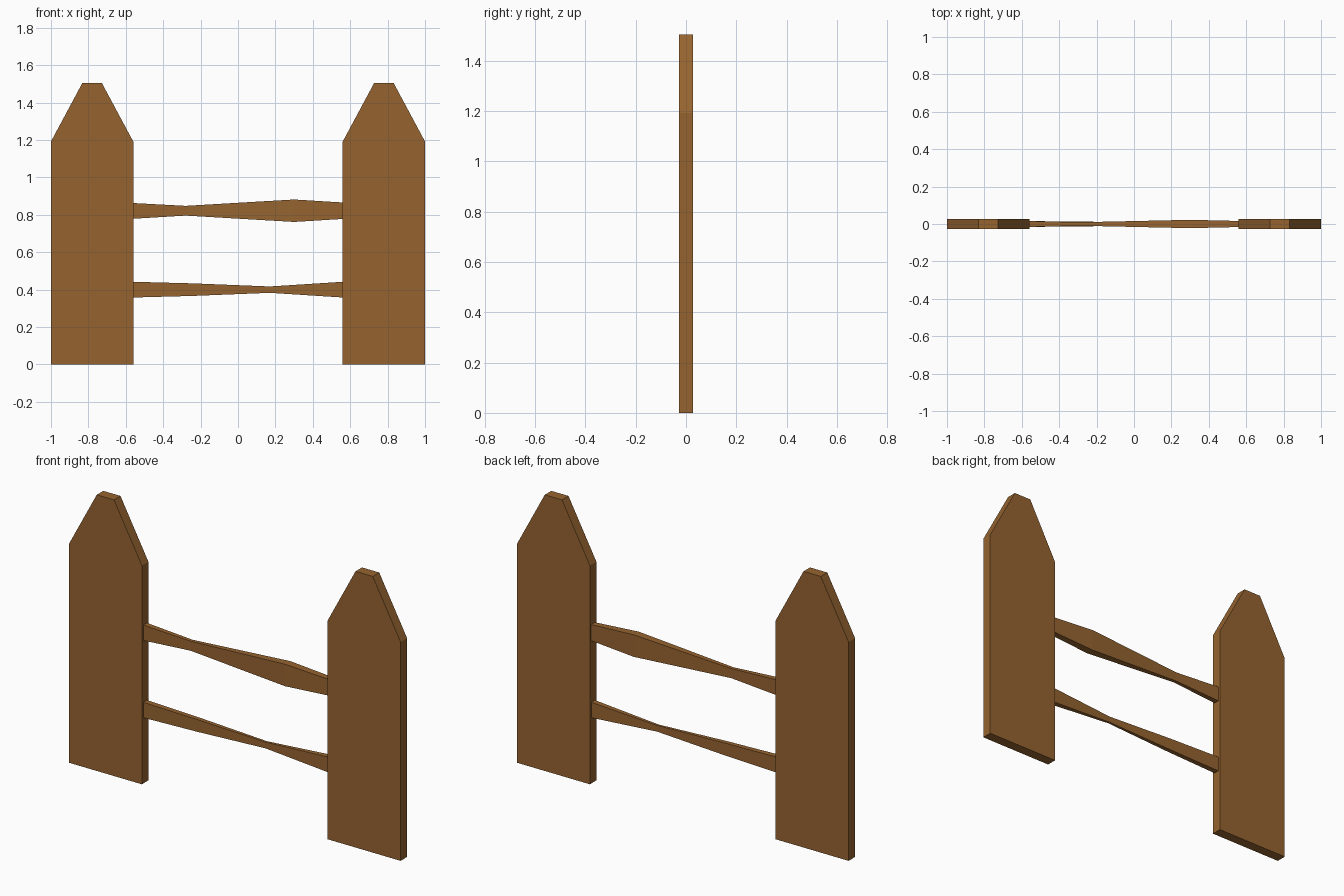
import bpy
import bmesh

if "Cube" in bpy.data.objects:
    bpy.data.objects.remove(bpy.data.objects["Cube"])

wood = bpy.data.materials.new("brown wood")
wood.diffuse_color = (0.305, 0.127, 0.03, 1)
wood.use_nodes = True
wood.node_tree.nodes["Principled BSDF"].inputs["Base Color"].default_value = wood.diffuse_color


def make_object(name, bm):
    bmesh.ops.recalc_face_normals(bm, faces=bm.faces)
    mesh = bpy.data.meshes.new(name)
    bm.to_mesh(mesh)
    bm.free()
    mesh.materials.append(wood)
    obj = bpy.data.objects.new(name, mesh)
    bpy.context.collection.objects.link(obj)


def picket(name, cx):
    """Flat board with a clipped pointed top, extruded through y."""
    bm = bmesh.new()
    outline = [(-0.22, 0), (0.22, 0), (0.22, 1.192), (0.052, 1.505),
               (-0.052, 1.505), (-0.22, 1.192)]
    face = bm.faces.new([bm.verts.new((cx + x, -0.028, z)) for x, z in outline])
    ext = bmesh.ops.extrude_face_region(bm, geom=[face])
    verts = [g for g in ext["geom"] if isinstance(g, bmesh.types.BMVert)]
    bmesh.ops.translate(bm, verts=verts, vec=(0, 0.056, 0))
    make_object(name, bm)


def rail(name, stations):
    """Uneven rail lofted through rectangular sections (x, centre z, height)."""
    bm = bmesh.new()
    rings = []
    for x, z, h in stations:
        hz, hy = h / 2, h * 0.185
        rings.append([bm.verts.new((x, sy * hy, z + sz * hz))
                      for sy, sz in ((-1, -1), (1, -1), (1, 1), (-1, 1))])
    for a, b in zip(rings, rings[1:]):
        for i in range(4):
            j = (i + 1) % 4
            bm.faces.new((a[i], a[j], b[j], b[i]))
    bm.faces.new(rings[0])
    bm.faces.new(rings[-1])
    make_object(name, bm)


# Two pickets
picket("left_picket", -0.78)
picket("right_picket", 0.78)

# Two hand-hewn rails between them
rail("upper_rail", [(-0.56, 0.821, 0.084), (-0.28, 0.822, 0.052),
                    (0.30, 0.822, 0.120), (0.56, 0.822, 0.088)])
rail("lower_rail", [(-0.56, 0.400, 0.084), (-0.24, 0.400, 0.067),
                    (0.17, 0.400, 0.034), (0.56, 0.400, 0.084)])
